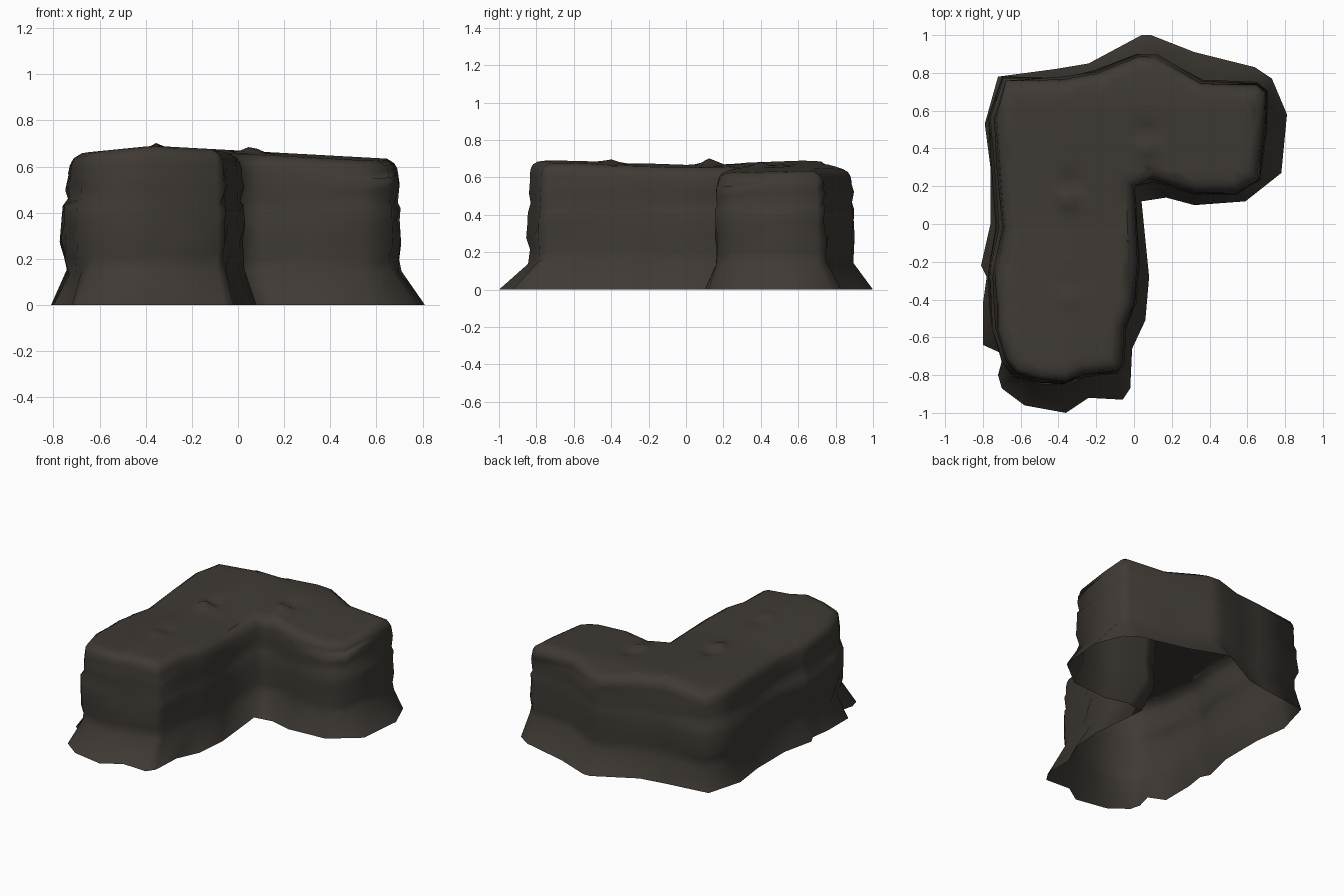
import bpy, bmesh, math, random
from mathutils import Vector, geometry

if "Cube" in bpy.data.objects:
    bpy.data.objects.remove(bpy.data.objects["Cube"])

random.seed(4)

# Matching outlines, counter-clockwise from the front left: flared foot and cliff wall
foot = [(-.80,-.64),(-.69,-.69),(-.72,-.80),(-.70,-.87),(-.58,-.96),(-.36,-1.0),(-.24,-.92),
        (-.06,-.93),(-.02,-.87),(-.01,-.66),(.06,-.51),(.08,-.28),(.04,.12),(.17,.14),
        (.32,.10),(.59,.12),(.78,.27),(.81,.58),(.73,.77),(.64,.83),(.32,.91),(.09,1.0),
        (.04,1.0),(-.24,.85),(-.42,.82),(-.72,.78),(-.79,.53),(-.76,.30),(-.76,0),
        (-.81,-.22),(-.78,-.28),(-.80,-.42)]
wall = [(-.73,-.55),(-.70,-.65),(-.68,-.72),(-.63,-.79),(-.50,-.83),(-.36,-.84),(-.27,-.80),
        (-.09,-.78),(-.06,-.74),(-.05,-.54),(.0,-.42),(.02,-.20),(0,.20),(.10,.235),
        (.32,.165),(.54,.165),(.66,.24),(.69,.50),(.70,.70),(.65,.74),(.36,.75),(.12,.89),
        (.02,.89),(-.20,.80),(-.38,.77),(-.68,.76),(-.735,.56),(-.72,.30),(-.695,-.02),
        (-.73,-.22),(-.74,-.28),(-.73,-.42)]
foot = [Vector(p) for p in foot]
wall = [Vector(p) for p in wall]
N = len(wall)


def outward(i):
    t = (wall[(i + 1) % N] - wall[i]).normalized() + (wall[i] - wall[i - 1]).normalized()
    t.normalize()
    return Vector((t.y, -t.x))


def top_height(x, y):
    h = .69 - (.055 * (x + .37) if x > -.37 else .10 * (-.37 - x))
    h -= .022 * (1 - min(1, abs(y) / .6)) + .12 * max(0, y - .68)
    # small bumps with a dent beside each
    for bx, by, a in ((-.35, .13, .032), (.06, .40, .028), (-.35, -.40, .015)):
        h += a * math.exp(-((x - bx) ** 2 + (y - by) ** 2) / .0018)
        h -= .8 * a * math.exp(-((x - bx - .02) ** 2 + (y - by - .09) ** 2) / .0022)
    return h


bm = bmesh.new()

# Wall rings: (height, outward offset, roughness, extra bulge on the left side)
levels = [(.145, .004, .006, .0), (.21, .002, .009, .012), (.28, .004, .011, .025),
          (.36, .002, .010, .02), (.42, .004, .006, .018), (.455, -.006, .006, .004),
          (.51, .003, .007, .003), (.555, -.003, .006, .0), (.60, -.004, .003, .0)]
rings = [[bm.verts.new((p.x, p.y, 0)) for p in foot]]
for z, off, rough, left in levels:
    ring = []
    for i, p in enumerate(wall):
        n = outward(i)
        q = p + n * (off + left * max(0, -n.x) + random.uniform(-rough, rough))
        dz = random.uniform(-.016, .016)
        if z > .59:
            dz = top_height(*p) - .67
        ring.append(bm.verts.new((q.x, q.y, z + dz)))
    rings.append(ring)

# Rounded rim
for off, drop in ((-.011, .038), (-.024, .018), (-.05, .005)):
    ring = []
    for i, p in enumerate(wall):
        q = p + outward(i) * off
        ring.append(bm.verts.new((q.x, q.y, top_height(*q) - drop)))
    rings.append(ring)
for a, b in zip(rings, rings[1:]):
    for i in range(N):
        j = (i + 1) % N
        bm.faces.new((a[i], a[j], b[j], b[i]))

# Uneven top, filled with a fine triangulated grid
rim = [v.co.xy for v in rings[-1]]
step = .04
pts = list(rim)
for i in range(-20, 20):
    for j in range(-24, 25):
        pts.append(Vector((i * step + .005, j * step + .003)))
cv, ce, cf, *_ = geometry.delaunay_2d_cdt(pts, [], [list(range(N))], 1, 1e-5)
cap = {}
for f in cf:
    for k in f:
        if k not in cap:
            x, y = cv[k]
            edge = min((cv[k] - r).length for r in rim) < 1e-4
            z = top_height(x, y) - (.005 if edge else 0)
            cap[k] = bm.verts.new((x, y, z))
    bm.faces.new([cap[k] for k in f])
bmesh.ops.remove_doubles(bm, verts=bm.verts[:], dist=.0005)
bmesh.ops.recalc_face_normals(bm, faces=bm.faces[:])

me = bpy.data.meshes.new("cliff_rock")
bm.to_mesh(me)
bm.free()
ob = bpy.data.objects.new("cliff_rock", me)
bpy.context.collection.objects.link(ob)

# Dark brown stone, open underneath
mat = bpy.data.materials.new("dark_brown_stone")
mat.diffuse_color = (.050, .042, .035, 1)
mat.use_nodes = True
mat.node_tree.nodes["Principled BSDF"].inputs["Base Color"].default_value = mat.diffuse_color
me.materials.append(mat)

bpy.context.view_layer.objects.active = ob
ob.select_set(True)
bpy.ops.object.shade_smooth_by_angle(angle=math.radians(80))
